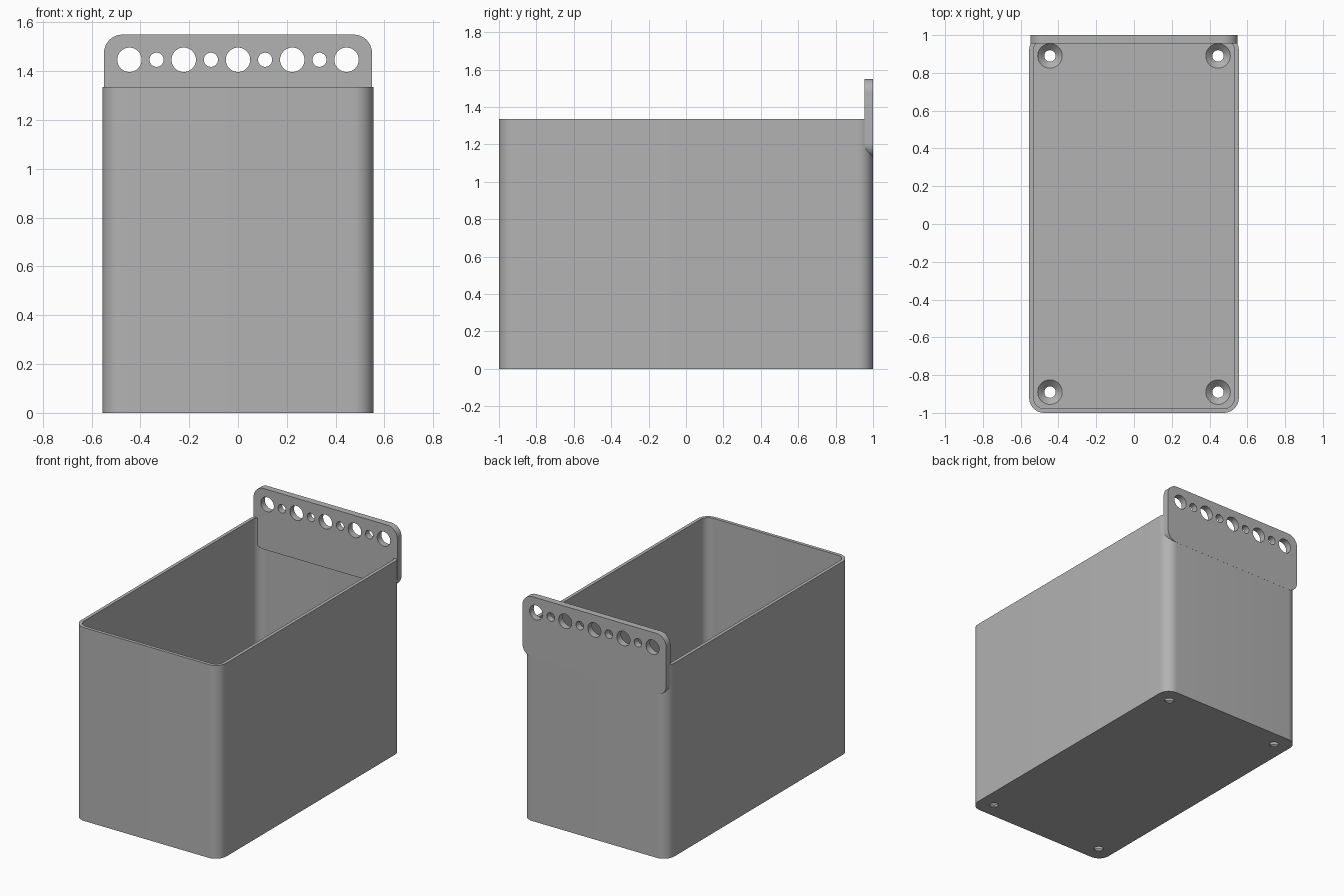
import bpy, bmesh
from math import cos, sin, pi, radians
from mathutils import Matrix, Vector

cube = bpy.data.objects.get("Cube")
if cube:
    bpy.data.objects.remove(cube, do_unlink=True)

grey = bpy.data.materials.new("matte grey")
grey.use_nodes = True
COLOUR = (0.45, 0.45, 0.45, 1)
grey.diffuse_color = COLOUR
grey.node_tree.nodes["Principled BSDF"].inputs["Base Color"].default_value = COLOUR


def finish(name, bm):
    bmesh.ops.recalc_face_normals(bm, faces=bm.faces)
    mesh = bpy.data.meshes.new(name)
    bm.to_mesh(mesh)
    bm.free()
    mesh.materials.append(grey)
    obj = bpy.data.objects.new(name, mesh)
    bpy.context.collection.objects.link(obj)
    return obj


def rounded_prism(name, hw, hh, r, low, high, matrix=Matrix(), steps=12):
    """Rounded rectangle outline extruded from low to high."""
    bm = bmesh.new()
    ring = []
    for i, (sx, sy) in enumerate([(1, 1), (-1, 1), (-1, -1), (1, -1)]):
        for k in range(steps + 1):
            a = (i + k / steps) * pi / 2
            ring.append(bm.verts.new((sx * (hw - r) + r * cos(a),
                                      sy * (hh - r) + r * sin(a), low)))
    face = bm.faces.new(ring)
    top = bmesh.ops.extrude_face_region(bm, geom=[face])["geom"]
    bmesh.ops.translate(bm, vec=(0, 0, high - low),
                        verts=[g for g in top if isinstance(g, bmesh.types.BMVert)])
    bm.transform(matrix)
    return finish(name, bm)


def cones(name, places, r1, r2, depth, turn=Matrix()):
    """Separate cones or cylinders in one object; places are (centre, scale)."""
    bm = bmesh.new()
    for centre, scale in places:
        bmesh.ops.create_cone(bm, cap_ends=True, segments=40, radius1=r1 * scale,
                              radius2=r2 * scale, depth=depth,
                              matrix=Matrix.Translation(centre) @ turn)
    return finish(name, bm)


def cut(target, cutter):
    bpy.context.view_layer.objects.active = target
    mod = target.modifiers.new("cut", "BOOLEAN")
    mod.operation = "DIFFERENCE"
    mod.solver = "EXACT"
    mod.object = cutter
    bpy.ops.object.modifier_apply(modifier=mod.name)
    bpy.data.objects.remove(cutter, do_unlink=True)


def smooth(obj):
    bpy.ops.object.select_all(action="DESELECT")
    obj.select_set(True)
    bpy.context.view_layer.objects.active = obj
    bpy.ops.object.shade_smooth_by_angle(angle=radians(30))


HW, HL, TOP, WALL, FLOOR = 0.555, 1.0, 1.335, 0.023, 0.04

# Open box with rounded upright corners
box = rounded_prism("box", HW, HL, 0.08, 0, TOP)
cut(box, rounded_prism("cavity", HW - WALL, HL - WALL, 0.057, FLOOR, TOP + 0.2))

# Countersunk screw holes in the floor
corners = [(x, y) for x in (-0.445, 0.445) for y in (-0.89, 0.89)]
cut(box, cones("screw_holes", [((x, y, 0), 1) for x, y in corners], 0.03, 0.03, 0.2))
cut(box, cones("countersinks", [((x, y, FLOOR - 0.01), 1) for x, y in corners],
               0.03, 0.08, 0.05))
smooth(box)

# Hanging plate across the back, standing above the rim
LOW, HIGH = 1.13, 1.55
upright = Matrix.Translation((0, 0, (LOW + HIGH) / 2)) @ Matrix.Rotation(pi / 2, 4, "X")
plate = rounded_prism("hanging_plate", 0.549, (HIGH - LOW) / 2, 0.075, -1.0005, -0.955, upright)

# Row of alternating large and small holes
holes = [(Vector((i * 0.1112, 0.98, 1.447)), 0.58 if i % 2 else 1) for i in range(-4, 5)]
cut(plate, cones("row_holes", holes, 0.05, 0.05, 0.3, Matrix.Rotation(pi / 2, 4, "X")))
smooth(plate)
